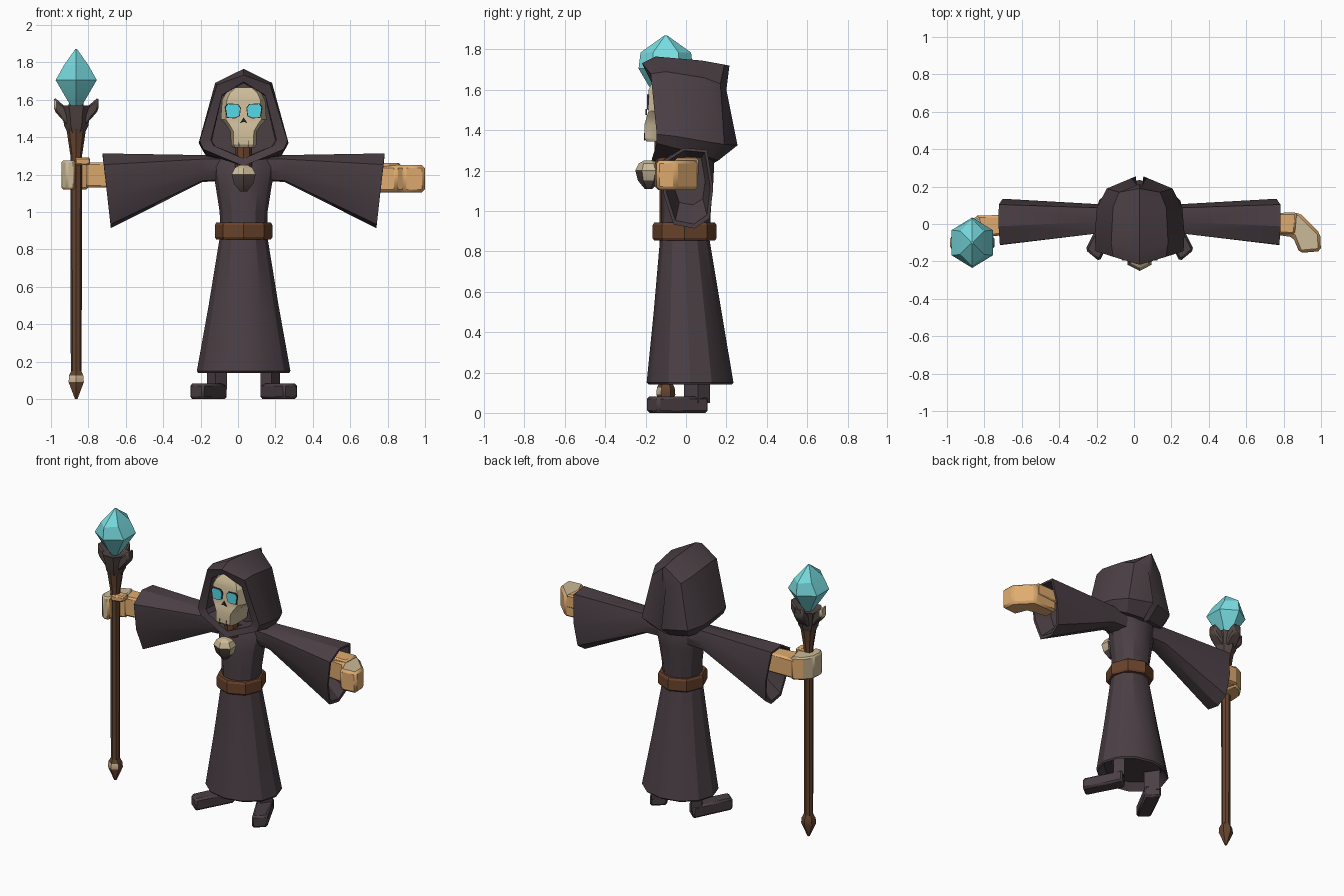
import bpy, bmesh, math
from mathutils import Vector

old = bpy.data.objects.get("Cube")
if old:
    bpy.data.objects.remove(old, do_unlink=True)

CX = 0.03            # body centre line
STAFF = (-0.865, -0.1)


def material(name, r, g, b):
    m = bpy.data.materials.new(name)
    m.use_nodes = True
    m.diffuse_color = (r, g, b, 1)
    bsdf = m.node_tree.nodes["Principled BSDF"]
    bsdf.inputs["Base Color"].default_value = (r, g, b, 1)
    bsdf.inputs["Roughness"].default_value = 0.9
    return m


ROBE = material("robe_plum", 0.07, 0.05, 0.059)
BONE = material("bone", 0.6, 0.49, 0.31)
TAN = material("tan_bone", 0.74, 0.41, 0.16)
LEATHER = material("belt_leather", 0.14, 0.055, 0.024)
WOOD = material("staff_wood", 0.13, 0.058, 0.03)
STONE = material("dark_stone", 0.085, 0.062, 0.058)
CRYSTAL = material("crystal_teal", 0.19, 0.72, 0.75)
GLOW = material("eye_cyan", 0.1, 0.74, 0.85)
HOLLOW = material("nose_dark", 0.03, 0.02, 0.02)


def loft(name, rings, mat, bevel=0):
    """Skin a list of equal-length point rings and cap both ends."""
    bm = bmesh.new()
    rows = [[bm.verts.new(p) for p in ring] for ring in rings]
    n = len(rows[0])
    for a, b in zip(rows, rows[1:]):
        for i in range(n):
            j = (i + 1) % n
            bm.faces.new((a[i], a[j], b[j], b[i]))
    bm.faces.new(rows[0])
    bm.faces.new(rows[-1])
    bmesh.ops.remove_doubles(bm, verts=bm.verts, dist=0.0005)
    bmesh.ops.recalc_face_normals(bm, faces=bm.faces)
    me = bpy.data.meshes.new(name)
    bm.to_mesh(me)
    bm.free()
    for p in me.polygons:
        p.use_smooth = True
    me.set_sharp_from_angle(angle=math.radians(28))
    me.materials.append(mat)
    ob = bpy.data.objects.new(name, me)
    bpy.context.collection.objects.link(ob)
    if bevel:
        mod = ob.modifiers.new("bevel", "BEVEL")
        mod.width, mod.segments = bevel, 1
    return ob


def paint(ob, mat, rule):
    """Give a second colour to the faces that satisfy the rule."""
    ob.data.materials.append(mat)
    for p in ob.data.polygons:
        if rule(p.center, p.normal):
            p.material_index = 1


def oval(z, rx, ry, cx=CX, cy=0.0, n=12):
    return [(cx + rx * math.sin(math.tau * i / n),
             cy + ry * math.cos(math.tau * i / n), z) for i in range(n)]


def prism(name, outline, z0, z1, mat, bevel=0):
    return loft(name, [[(x, y, z) for x, y in outline] for z in (z0, z1)], mat, bevel)


def plate(name, outline, y, mat):
    """Thin plate facing the front, outline in x and z."""
    return loft(name, [[(x, yy, z) for x, z in outline] for yy in (y, y - 0.008)], mat)


# Robe: skirt, torso and belt
loft("skirt", [oval(0.19, 0.2, 0.17, cy=0.02), oval(0.14, 0.245, 0.205, cy=0.02),
               oval(0.15, 0.25, 0.215, cy=0.02),
               oval(0.5, 0.187, 0.168, cy=0.008), oval(0.88, 0.125, 0.12, cy=-0.007)], ROBE)
loft("torso", [oval(0.88, 0.125, 0.122, cy=-0.005), oval(1.0, 0.128, 0.123),
               oval(1.14, 0.15, 0.13, cy=0.005), oval(1.24, 0.17, 0.125, cy=0.015),
               oval(1.31, 0.15, 0.1, cy=0.02)], ROBE)
loft("belt", [oval(0.853, s * 0.154, s * 0.158, cy=-0.007, n=8) if z == 0
              else oval(z, s * 0.154, s * 0.158, cy=-0.007, n=8)
              for z, s in ((0, 0.8), (0.853, 0.95), (0.865, 1), (0.93, 1),
                           (0.943, 0.95), (0.94, 0.78))], LEATHER)

# Sleeves: flared, with a hollow cuff
SLEEVE = [(-0.2, 1), (0.75, 0.95), (1, 0), (0.85, -0.75),
          (0.25, -1), (-0.6, -0.9), (-1, -0.15), (-1, 0.7)]


def sleeve_ring(s, dx, cy, cz, ry, rz, slant=0.0):
    return [(CX + s * (dx + slant * v), cy + ry * u, cz + rz * v) for u, v in SLEEVE]


for s, side in ((1, "left"), (-1, "right")):
    loft(side + "_sleeve", [
        sleeve_ring(s, 0.08, 0.03, 1.235, 0.075, 0.068),
        sleeve_ring(s, 0.22, 0.028, 1.232, 0.078, 0.072),
        sleeve_ring(s, 0.732, 0.012, 1.113, 0.123, 0.2, 0.022),
        sleeve_ring(s, 0.732, 0.012, 1.117, 0.108, 0.182, 0.022),
        sleeve_ring(s, 0.62, 0.015, 1.15, 0.08, 0.12)], ROBE)

    # Feet: turned-out shoe with an ankle over the heel
    toe = [(0.215, -0.2), (0.29, -0.138), (0.165, 0.115), (0.085, 0.045)]
    foot = [(CX + s * x, y) for x, y in toe]
    prism(side + "_shoe", foot, 0, 0.082, ROBE, 0.012)
    ankle = [(0.09, 0.03), (0.15, -0.01), (0.195, 0.06), (0.15, 0.118)]
    prism(side + "_ankle", [(CX + s * x, y) for x, y in ankle], 0.05, 0.22, ROBE)


# Hood: rings of top, upper side, side, lower side and chin points, front to back
def hood_ring(*half):
    right = [(CX + x, y, z) for x, y, z in half]
    left = [(CX - x, y, z) for x, y, z in half[1:-1]]
    return right + left[::-1]


loft("hood", [
    hood_ring((0, -.02, 1.69), (.115, -.02, 1.62), (.17, -.02, 1.38), (.15, -.02, 1.35), (0, -.02, 1.29)),
    hood_ring((0, -.2, 1.695), (.115, -.165, 1.625), (.175, -.14, 1.385), (.16, -.14, 1.355), (0, -.16, 1.285)),
    hood_ring((0, -.218, 1.732), (.142, -.175, 1.68), (.235, -.145, 1.38), (.215, -.145, 1.335), (0, -.172, 1.245)),
    hood_ring((0, -.15, 1.765), (.152, -.1, 1.69), (.24, -.05, 1.37), (.205, -.05, 1.31), (0, -.06, 1.25)),
    hood_ring((0, .08, 1.745), (.142, .09, 1.66), (.228, .09, 1.345), (.19, .08, 1.28), (0, .05, 1.25)),
    hood_ring((0, .19, 1.725), (.11, .17, 1.63), (.175, .19, 1.33), (.14, .13, 1.26), (0, .1, 1.25)),
    hood_ring((0, .215, 1.72), (.015, .2, 1.6), (.02, .255, 1.325), (.02, .16, 1.25), (0, .14, 1.24))], ROBE)


# Skull: flat-fronted head narrowing to the jaw
def skull_ring(z, w, front):
    half = [(0.78 * w, front), (w, front + 0.05), (0.95 * w, -0.03)]
    return ([(CX + x, y, z) for x, y in half]
            + [(CX - x, y, z) for x, y in half[::-1]])


loft("skull", [skull_ring(1.345, 0.06, -0.195), skull_ring(1.36, 0.068, -0.205),
               skull_ring(1.43, 0.07, -0.205), skull_ring(1.465, 0.095, -0.195),
               skull_ring(1.495, 0.122, -0.185), skull_ring(1.6, 0.115, -0.185),
               skull_ring(1.635, 0.095, -0.17), skull_ring(1.665, 0.055, -0.15)], BONE)
for s, side in ((1, "left"), (-1, "right")):
    for name, grow, y, mat in (("_eye_socket", 1.12, -0.183, HOLLOW), ("_eye", 1, -0.186, GLOW)):
        eye = [(0.038, 0.02), (0.025, 0.036), (-0.025, 0.033), (-0.038, 0.015),
               (-0.033, -0.025), (-0.01, -0.036), (0.03, -0.033)]
        plate(side + name, [(CX + s * (0.057 + u * grow), 1.54 + v * grow)
                            for u, v in eye], y, mat)
plate("nose", [(CX, 1.505), (CX + 0.02, 1.475), (CX, 1.482), (CX - 0.02, 1.475)], -0.192, HOLLOW)
for dx in (-0.025, 0.025):
    plate("tooth_gap", [(CX + dx - 0.003, 1.35), (CX + dx + 0.003, 1.35),
                        (CX + dx, 1.385)], -0.2, HOLLOW)
loft("neck", [oval(1.24, 0.045, 0.045, cy=-0.11, n=8), oval(1.38, 0.045, 0.045, cy=-0.11, n=8)], LEATHER)

# Brooch: rough faceted stone, bone-coloured on its upper side
brooch = loft("brooch", [oval(z, 0.074 * r, 0.066 * r, cy=-0.185, n=6) for z, r in
                         ((1.11, 0.3), (1.15, 0.8), (1.2, 1), (1.235, 0.75), (1.25, 0.35))], STONE)
paint(brooch, BONE, lambda c, n: n.z + 0.5 * n.x > 0.1)

# Free hand
hand = [(0.7, 0.05), (0.885, 0.06), (0.995, -0.05), (1.0, -0.145),
        (0.885, -0.155), (0.85, -0.07), (0.7, -0.05)]
left_hand = prism("left_fist", hand, 1.105, 1.25, TAN, 0.015)
paint(left_hand, BONE, lambda c, n: n.z > 0.3)
prism("left_wrist", [(0.64, 0.056), (0.87, 0.062), (0.86, -0.055), (0.64, -0.05)], 1.17, 1.262, TAN, 0.01)

# Hand gripping the staff
grip = [(-0.83, 0.045), (-0.9, 0.01), (-0.94, -0.05), (-0.945, -0.13),
        (-0.915, -0.168), (-0.872, -0.165), (-0.866, -0.1), (-0.8, -0.07)]
right_hand = prism("right_fist", grip, 1.12, 1.275, TAN, 0.01)
paint(right_hand, BONE, lambda c, n: n.z > 0.3 or n.x < -0.6 or (n.y < -0.5 and c.x < -0.88))
prism("right_wrist", [(-0.6, 0.05), (-0.85, 0.045), (-0.82, -0.075), (-0.6, -0.045)], 1.13, 1.265, TAN, 0.012)
prism("right_thumb", [(-0.87, -0.15), (-0.79, -0.13), (-0.79, -0.06), (-0.87, -0.08)], 1.25, 1.29, TAN, 0.008)


# Staff: shaft, pointed foot, clawed head and crystal
def turned(name, profile, mat, n=8):
    return loft(name, [oval(z, rx, ry, STAFF[0], STAFF[1], n) for z, rx, ry in profile], mat)


turned("staff_shaft", [(z, r, r) for z, r in
                       ((0.12, 0.029), (1.3, 0.031), (1.36, 0.04), (1.46, 0.055))], WOOD)
foot_tip = turned("staff_foot", [(z, r, r) for z, r in
                                 ((0, 0.008), (0.09, 0.047), (0.125, 0.044), (0.152, 0.03))], WOOD, 6)
paint(foot_tip, BONE, lambda c, n: c.z > 0.1 and n.y < -0.8)
turned("staff_head", [(z, r, r) for z, r in
                      ((1.42, 0.045), (1.46, 0.066), (1.52, 0.075), (1.57, 0.09), (1.56, 0.05))], STONE, 7)
for angle, side in ((0, "left"), (90, "back"), (180, "right")):
    a = math.radians(angle)
    out, across = Vector((math.cos(a), math.sin(a), 0)), Vector((-math.sin(a), math.cos(a), 0))
    base = Vector((STAFF[0], STAFF[1], 0))
    rings = []
    for r, z, w, h in ((0.04, 1.5, 0.04, 0.045), (0.09, 1.55, 0.04, 0.04), (0.118, 1.578, 0.032, 0.035)):
        rings.append([base + out * r + across * (w * u) + Vector((0, 0, z + h * v))
                      for u, v in ((-1, -1), (1, -1), (1, 1), (-1, 1))])
    claw = loft(side + "_claw", rings, STONE, 0.01)
    if side == "right":
        paint(claw, BONE, lambda c, n: n.x < -0.7 and c.x < -0.97)
turned("crystal", [(1.535, 0.012, 0.012), (1.62, 0.07, 0.085), (1.705, 0.127, 0.135),
                   (1.785, 0.075, 0.125), (1.87, 0.006, 0.006)], CRYSTAL, 6)
